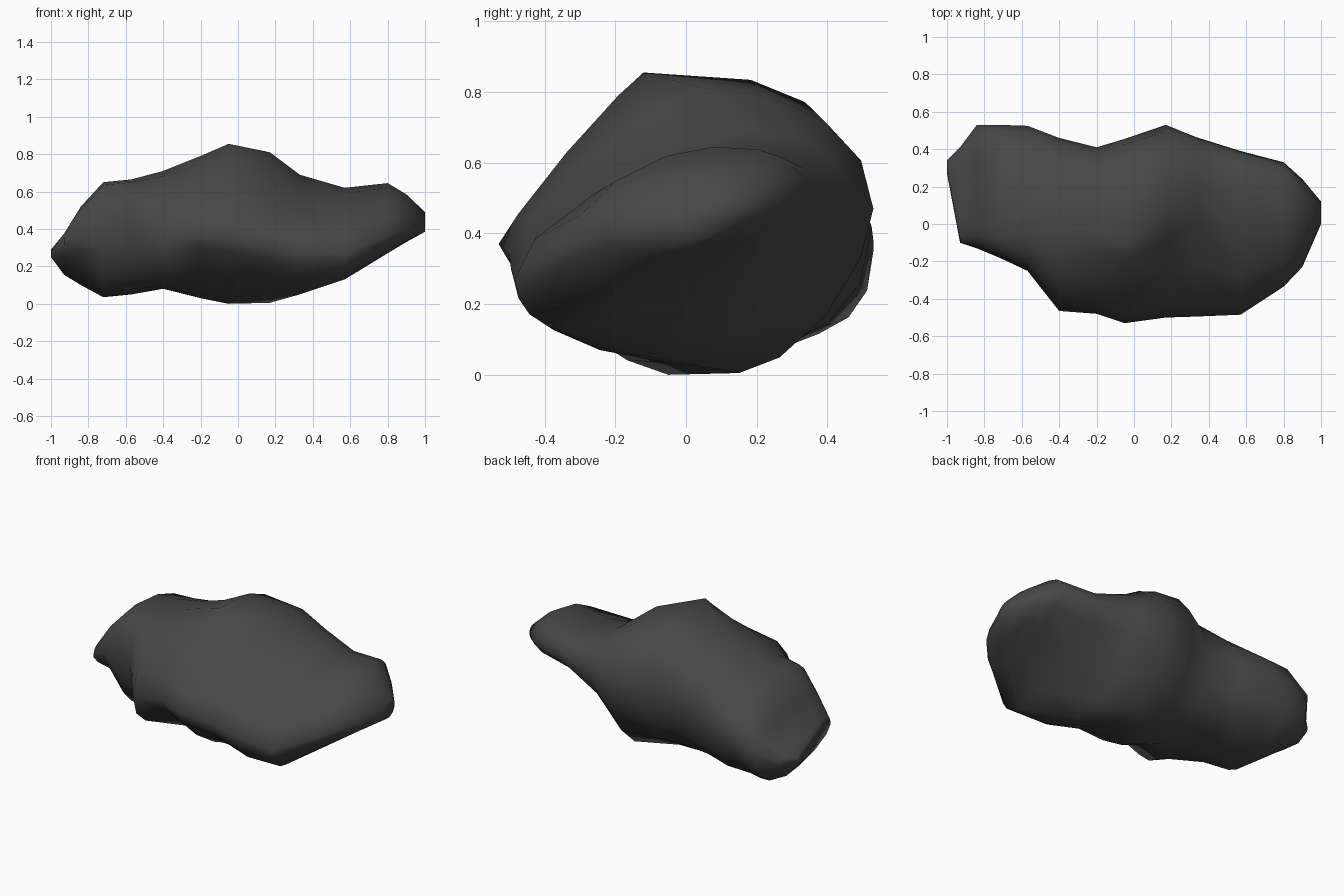
import bpy, bmesh, math

# Cross-sections along x:
# x, front y, its z, back y, its z, bottom z, its y, top z, its y
SECTIONS = [
    (-1.00, .27, .26, .34, .28, .25, .31, .29, .30),
    (-.93, -.10, .31, .41, .27, .155, .34, .375, -.06),
    (-.84, -.13, .36, .53, .35, .10, .25, .52, .00),
    (-.72, -.18, .36, .53, .38, .035, .05, .65, .02),
    (-.57, -.25, .40, .525, .42, .05, .05, .665, .05),
    (-.40, -.465, .34, .46, .43, .08, .00, .71, .00),
    (-.20, -.48, .38, .41, .43, .03, .00, .79, -.05),
    (-.05, -.53, .37, .455, .45, .00, -.05, .855, -.12),
    (.17, -.50, .34, .53, .47, .005, .15, .81, .05),
    (.33, -.495, .30, .465, .48, .05, -.10, .69, .20),
    (.57, -.485, .27, .39, .48, .13, -.34, .62, .15),
    (.80, -.335, .36, .33, .50, .27, -.15, .645, .08),
    (.90, -.23, .40, .24, .48, .33, -.06, .585, .06),
    (1.00, .00, .43, .12, .45, .385, .05, .49, .08),
]
# Roundness of each quarter: top back, top front, bottom front, bottom back
ROUND = [
    (2, 2, 2, 2), (1.3, 2, 1.6, 1.6), (1.6, 2.6, 1.5, 2.4),
    (2.2, 3, 1.7, 2), (1.9, 2.5, 2, 2.3), (2.2, 2, 2.3, 2.7),
    (2.3, 1.5, 1.3, 2.2), (3, 1.1, 1.35, 1.9), (2.1, 1.3, 1.7, 1.6),
    (2.2, 1.4, 1.9, 1.5), (2.4, 1.7, 2, 1.25), (2.8, 1.7, 1.8, 1.4),
    (2.2, 1.7, 1.8, 1.5), (2, 2, 2, 2),
]
STEPS = 4


def ring(s, rounding):
    x, yf, zf, yb, zb, z0, y0, z1, y1 = s
    # each quarter runs from point a to point b around an inner corner
    quarters = (((yb, zb), (y1, z1), False), ((y1, z1), (yf, zf), True),
                ((yf, zf), (y0, z0), False), ((y0, z0), (yb, zb), True))
    pts = []
    for (a, b, vertical), n in zip(quarters, rounding):
        cy, cz = (a[0], b[1]) if vertical else (b[0], a[1])
        for i in range(STEPS):
            t = math.pi / 2 * i / STEPS
            u, v = math.cos(t) ** (2 / n), math.sin(t) ** (2 / n)
            pts.append((x,
                        cy + (a[0] - cy) * u + (b[0] - cy) * v,
                        cz + (a[1] - cz) * u + (b[1] - cz) * v))
    return pts


# Boulder: loft of the sections with closed ends
bm = bmesh.new()
rings = [[bm.verts.new(p) for p in ring(s, n)] for s, n in zip(SECTIONS, ROUND)]
count = 4 * STEPS
for r, q in zip(rings, rings[1:]):
    for i in range(count):
        j = (i + 1) % count
        bm.faces.new((r[i], r[j], q[j], q[i]))
bm.faces.new(rings[0])
bm.faces.new(rings[-1])
bmesh.ops.recalc_face_normals(bm, faces=bm.faces[:])

mesh = bpy.data.meshes.new("boulder")
bm.to_mesh(mesh)
bm.free()
boulder = bpy.data.objects.new("boulder", mesh)
bpy.context.collection.objects.link(boulder)

# Dark grey stone
stone = bpy.data.materials.new("dark grey stone")
stone.diffuse_color = (0.064, 0.064, 0.064, 1)
mesh.materials.append(stone)

# Smooth surface
for p in mesh.polygons:
    p.use_smooth = True
